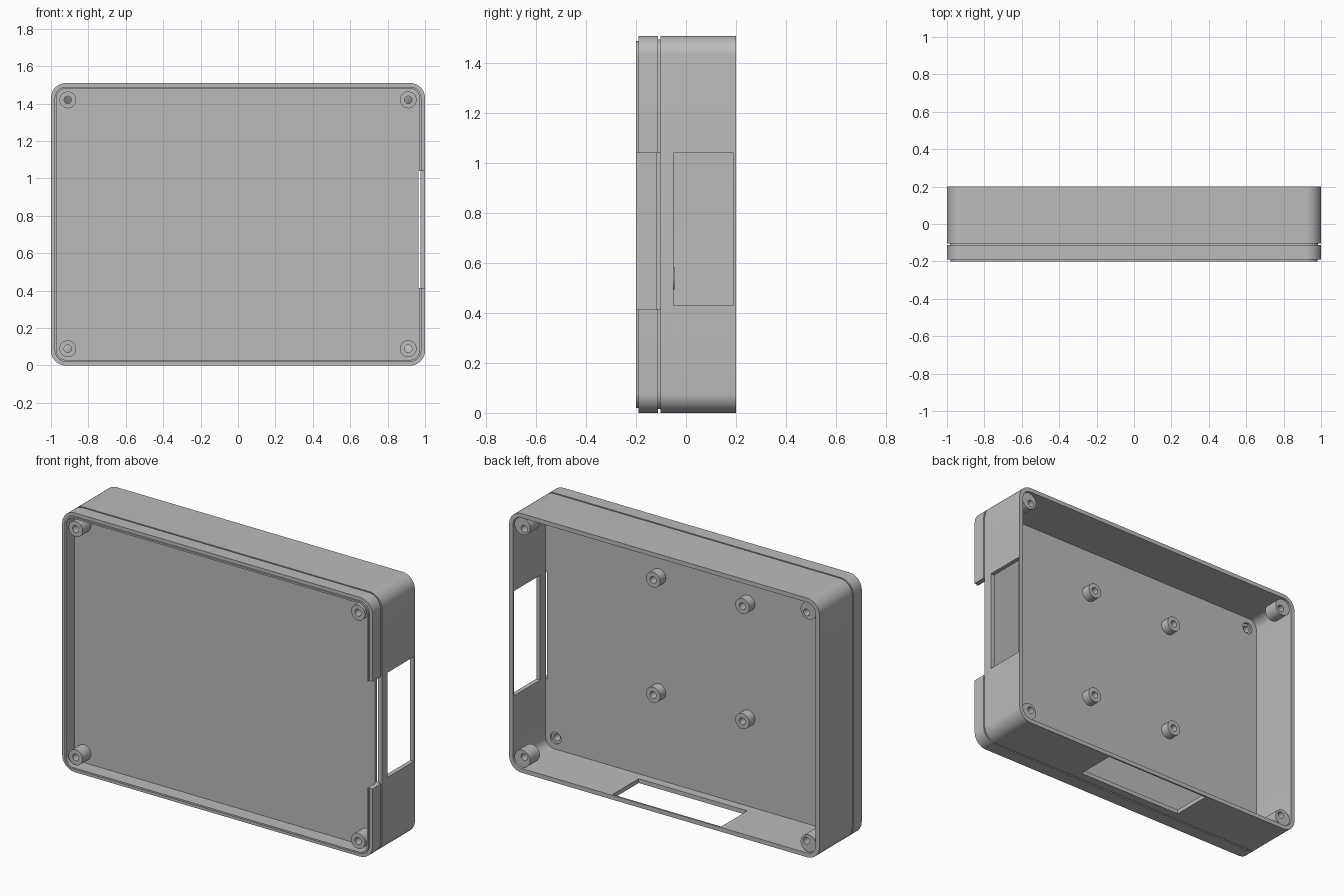
import bpy, bmesh
from math import cos, sin, pi

W, H, R = 1.0, 1.51, 0.08      # half width, height, corner radius

cube = bpy.data.objects.get("Cube")
if cube:
    bpy.data.objects.remove(cube, do_unlink=True)

grey = bpy.data.materials.new("grey plastic")
grey.use_nodes = True
colour = (0.5, 0.5, 0.5, 1)
grey.diffuse_color = colour
grey.node_tree.nodes["Principled BSDF"].inputs["Base Color"].default_value = colour


def rounded(inset, y, n=10):
    """Rounded rectangle outline in the plane y, inset from the case edge."""
    r = R - inset
    pts = []
    for k, (sx, sz) in enumerate([(1, 1), (-1, 1), (-1, -1), (1, -1)]):
        cx, cz = sx * (W - R), H / 2 + sz * (H / 2 - R)
        for i in range(n + 1):
            a = (k + i / n) * pi / 2
            pts.append((cx + r * cos(a), y, cz + r * sin(a)))
    return pts


def circle(x, z, r, y, n=32):
    return [(x + r * cos(2 * pi * i / n), y, z + r * sin(2 * pi * i / n)) for i in range(n)]


def loft(name, loops, closed):
    """Skin successive outlines; either join last to first or cap both ends."""
    bm = bmesh.new()
    rows = [[bm.verts.new(p) for p in loop] for loop in loops]
    pairs = list(zip(rows, rows[1:])) + ([(rows[-1], rows[0])] if closed else [])
    for a, b in pairs:
        for i in range(len(a)):
            j = (i + 1) % len(a)
            bm.faces.new((a[i], a[j], b[j], b[i]))
    if not closed:
        bm.faces.new(rows[0])
        bm.faces.new(rows[-1])
    bmesh.ops.recalc_face_normals(bm, faces=bm.faces)
    mesh = bpy.data.meshes.new(name)
    bm.to_mesh(mesh)
    bm.free()
    mesh.materials.append(grey)
    ob = bpy.data.objects.new(name, mesh)
    bpy.context.collection.objects.link(ob)
    return ob


def block(x0, x1, y0, y1, z0, z1):
    return loft("cutter", [[(x0, y, z0), (x1, y, z0), (x1, y, z1), (x0, y, z1)]
                           for y in (y0, y1)], False)


def select(ob):
    bpy.ops.object.select_all(action='DESELECT')
    ob.select_set(True)
    bpy.context.view_layer.objects.active = ob


def cut(ob, cutter):
    mod = ob.modifiers.new("cut", 'BOOLEAN')
    mod.operation, mod.solver, mod.object = 'DIFFERENCE', 'EXACT', cutter
    select(ob)
    bpy.ops.object.modifier_apply(modifier=mod.name)
    bpy.data.objects.remove(cutter, do_unlink=True)


parts = []
screws = [(sx * 0.91, H / 2 + sz * 0.665, sx, sz) for sx in (1, -1) for sz in (1, -1)]

# Front rim with a stepped lip, notched on one side
rim = loft("front_rim", [rounded(i, y) for i, y in
           [(0, -0.112), (0, -0.19), (0.02, -0.19), (0.02, -0.2), (0.03, -0.2), (0.03, -0.112)]], True)
cut(rim, block(0.9, 1.1, -0.3, -0.05, 0.415, 1.04))

# Dividing panel with screw recesses and a narrow slot at the notch
panel = loft("middle_panel", [rounded(0.015, -0.118), rounded(0.015, -0.1)], False)
cut(panel, block(0.965, 1.1, -0.3, 0, 0.415, 1.04))
for x, z, sx, sz in screws:
    cut(panel, loft("cutter", [circle(x, z, 0.034, -0.2), circle(x, z, 0.034, 0)], False))

# Rear wall ring with openings in the side and the bottom
wall = loft("rear_wall", [rounded(i, y) for i, y in
            [(0, -0.103), (0, 0.2), (0.025, 0.2), (0.025, -0.103)]], True)
cut(wall, block(0.9, 1.1, -0.05, 0.19, 0.43, 1.04))
cut(wall, block(-0.36, 0.34, -0.05, 0.19, -0.1, 0.1))
parts += [rim, panel, wall]

# Screw bosses: hollow ones in front, blind ones leaning into the rear corners
for x, z, sx, sz in screws:
    parts.append(loft("front_boss", [circle(x, z, r, y) for r, y in
                 [(0.045, -0.112), (0.045, -0.195), (0.02, -0.195), (0.02, -0.112)]], True))
    outer = [circle(x + sx * d, z + sz * d, r, y) for d, r, y in
             [(0.035, 0.025, 0.06), (0.012, 0.05, 0.1), (0.012, 0.05, 0.19)]]
    inner = [circle(x, z, 0.02, y) for y in (0.19, 0.11)]
    parts.append(loft("rear_corner_boss", outer + inner, False))

# Board standoffs with blind holes
for x in (0.245, -0.33):
    for z in (0.54, 1.21):
        parts.append(loft("standoff", [circle(x, z, r, y) for r, y in
                     [(0.045, -0.105), (0.045, -0.047), (0.02, -0.047), (0.02, -0.098)]], False))

for ob in parts:
    select(ob)
    bpy.ops.object.shade_smooth_by_angle()
